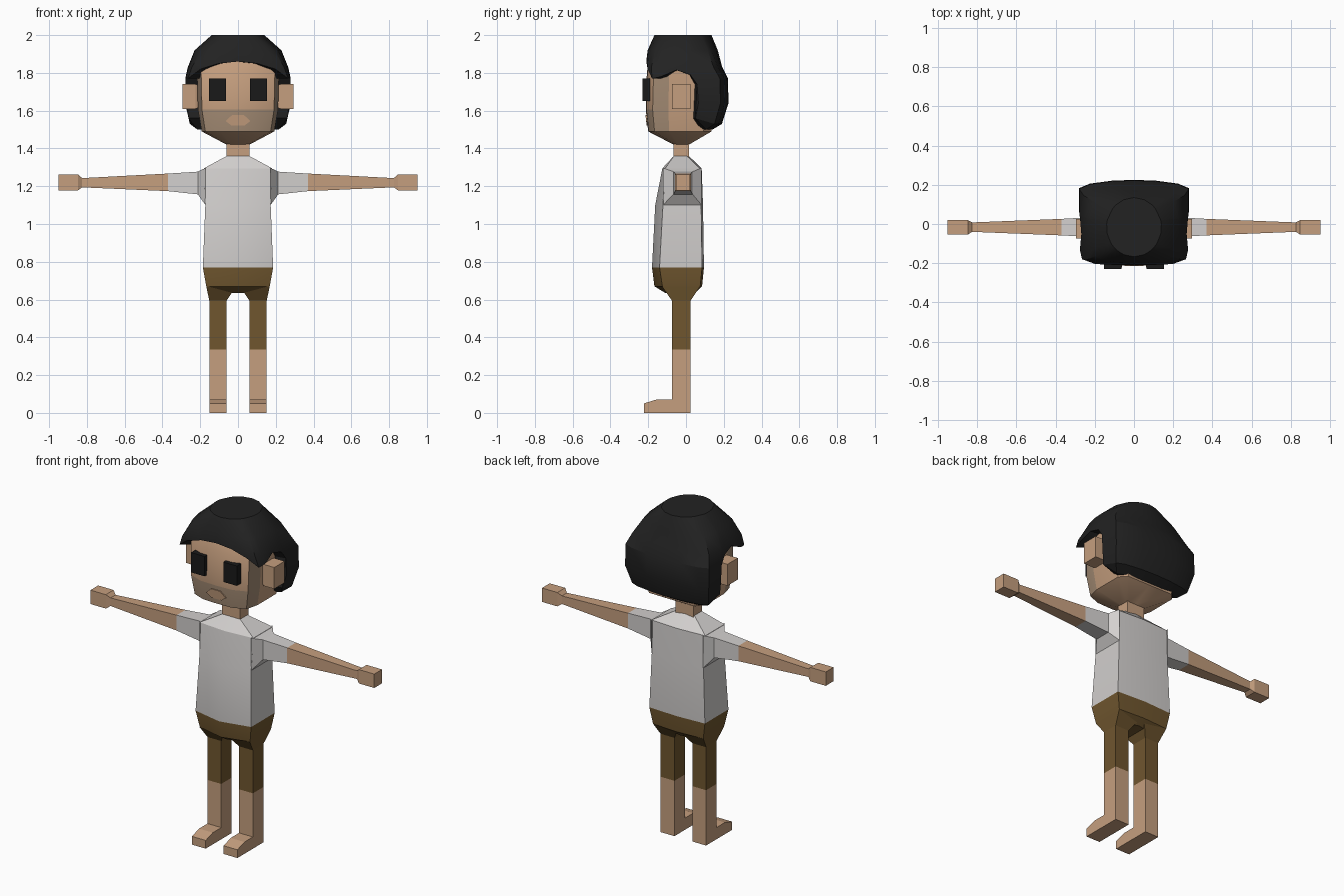
import bpy, bmesh, math

if "Cube" in bpy.data.objects:
    bpy.data.objects.remove(bpy.data.objects["Cube"])


def material(name, rgb):
    m = bpy.data.materials.new(name)
    m.diffuse_color = (*rgb, 1)
    m.use_nodes = True
    m.node_tree.nodes["Principled BSDF"].inputs["Base Color"].default_value = m.diffuse_color
    return m


SKIN = material("skin", (0.56, 0.345, 0.21))
STUBBLE = material("stubble", (0.37, 0.26, 0.175))
HAIR = material("black hair", (0.016, 0.016, 0.016))
EYE = material("eye black", (0.01, 0.01, 0.01))
SHIRT = material("shirt white", (0.65, 0.63, 0.62))
SHORTS = material("shorts brown", (0.16, 0.093, 0.028))


def loft(name, rings, mats, rule=None, smooth=False):
    """Skin a list of equal rings into a closed solid; rule(centre) picks the material."""
    bm = bmesh.new()
    vs = [[bm.verts.new(p) for p in r] for r in rings]
    n = len(rings[0])
    for a, b in zip(vs, vs[1:]):
        for i in range(n):
            j = (i + 1) % n
            bm.faces.new((a[i], a[j], b[j], b[i]))
    bm.faces.new(vs[0])
    bm.faces.new(vs[-1])
    bmesh.ops.remove_doubles(bm, verts=bm.verts, dist=1e-4)
    bmesh.ops.recalc_face_normals(bm, faces=bm.faces)
    if rule:
        for f in bm.faces:
            f.material_index = rule(f.calc_center_median())
    me = bpy.data.meshes.new(name)
    bm.to_mesh(me)
    bm.free()
    for m in mats:
        me.materials.append(m)
    ob = bpy.data.objects.new(name, me)
    bpy.context.collection.objects.link(ob)
    if smooth:
        bpy.ops.object.select_all(action='DESELECT')
        ob.select_set(True)
        bpy.context.view_layer.objects.active = ob
        bpy.ops.object.shade_smooth_by_angle(angle=math.radians(28))
    return ob


def rect_z(x0, x1, y0, y1, z):
    return [(x0, y0, z), (x1, y0, z), (x1, y1, z), (x0, y1, z)]


def rect_x(x, y0, y1, z0, z1):
    return [(x, y0, z0), (x, y1, z0), (x, y1, z1), (x, y0, z1)]


def rect_y(y, x0, x1, z0, z1):
    return [(x0, y, z0), (x1, y, z0), (x1, y, z1), (x0, y, z1)]


def mirror_cols(half):
    """Complete a half outline that starts and ends on x = 0."""
    return half + [(-c[0], *c[1:]) for c in half[-2:0:-1]]


# Torso: shirt above the waist, shorts below; each ring is z, half width, front corner, front middle, back
def torso_ring(z, w, f, fm, b):
    return [(0, fm, z), (w, f, z), (w, b - 0.01, z), (0, b, z), (-w, b - 0.01, z), (-w, f, z)]


loft("torso", [torso_ring(*r) for r in (
    (1.36, 0.06, -0.065, -0.065, 0.015),
    (1.295, 0.18, -0.11, -0.125, 0.083),
    (1.10, 0.173, -0.122, -0.163, 0.09),
    (0.77, 0.186, -0.14, -0.18, 0.095),
    (0.67, 0.168, -0.125, -0.167, 0.085),
    (0.635, 0.04, -0.10, -0.11, 0.05))],
    [SHIRT, SHORTS], lambda c: int(c.z < 0.765), smooth=True)

loft("neck", [rect_z(-0.06, 0.06, -0.065, 0.015, z) for z in (1.34, 1.44)], [SKIN])

# Head: stubble on the jaw and on the sideburn strip
HEAD = mirror_cols([(0, -1), (0.5, -0.98), (0.9, -0.8), (1, -0.34), (1, 0.75), (0.8, 1), (0, 1)])


def head_ring(z, w, f, b):
    yc, d = (f + b) / 2, (b - f) / 2
    return [(x * w, yc + y * d, z) for x, y in HEAD]


def head_rule(c):
    jaw = 1.49 < c.z < 1.61 and c.y < -0.08
    sideburn = 1.6 < c.z < 1.83 and abs(c.x) > 0.19 and -0.165 < c.y < -0.08
    return int(jaw or sideburn)


loft("head", [head_ring(*r) for r in (
    (1.42, 0.06, -0.065, 0.015),
    (1.49, 0.192, -0.2, 0.135),
    (1.605, 0.212, -0.213, 0.15),
    (1.81, 0.217, -0.207, 0.15),
    (1.90, 0.17, -0.165, 0.12))],
    [SKIN, STUBBLE], head_rule, smooth=True)

# Mouth: flat hexagonal plate
mouth = [(-0.066, 1.545), (-0.035, 1.522), (0.035, 1.522), (0.066, 1.545), (0.03, 1.578), (-0.03, 1.578)]
loft("mouth", [[(x, y + (z - 1.545) * -0.11, z) for x, z in mouth] for y in (-0.203, -0.211)], [SKIN])

# Hair: each column is x, y on a unit square and the height of the hair's lower edge
COLS = mirror_cols([
    (0, -1, 1.86), (0.4, -1, 1.85), (0.76, -0.98, 1.82), (0.95, -0.88, 1.77),
    (1, -0.65, 1.78), (1, -0.22, 1.815), (1, 0.1, 1.79), (1, 0.23, 1.74), (1, 0.25, 1.56),
    (1, 0.8, 1.5), (0.8, 0.91, 1.5), (0.4, 0.98, 1.5), (0, 1, 1.5)])
# Hair profile: z, half width, front, back, roundness
LEVELS = [
    (2.0, 0.14, -0.167, 0.135, 1), (1.92, 0.23, -0.203, 0.168, 0.5),
    (1.83, 0.266, -0.214, 0.192, 0.15), (1.77, 0.279, -0.205, 0.222, 0),
    (1.64, 0.28, -0.2, 0.225, 0), (1.53, 0.255, -0.2, 0.19, 0), (1.5, 0.215, -0.19, 0.14, 0)]


def hair_point(col, z, shrink=1):
    ux, uy, low = col
    z = max(z, low)
    for a, b in zip(LEVELS, LEVELS[1:]):
        if z >= b[0]:
            break
    t = (a[0] - z) / (a[0] - b[0])
    w, f, bk, rnd = (p + (q - p) * t for p, q in zip(a[1:], b[1:]))
    k = 1 + (1 / math.hypot(ux, uy) - 1) * rnd
    yc, d = (f + bk) / 2, (bk - f) / 2
    return (ux * k * w * shrink, yc + uy * k * d * shrink, z)


hair_rings = [[hair_point(c, lv[0]) for c in COLS] for lv in LEVELS]
hair_rings.append([hair_point(c, 0, 0.74) for c in COLS])               # underside rim
hair_rings.append([(p[0] * 0.6, p[1] * 0.6, 1.87) for p in hair_rings[-1]])  # hidden inside head
loft("hair", hair_rings, [HAIR], smooth=True)

# Paired parts
for side, s in (("left", 1), ("right", -1)):
    loft(side + "_eye", [rect_y(y, s * 0.063, s * 0.153, 1.65, 1.77) for y in (-0.19, -0.23)], [EYE])
    loft(side + "_ear", [rect_x(s * 0.2, -0.065, 0.015, 1.62, 1.73),
                         rect_x(s * 0.225, -0.075, 0.025, 1.61, 1.74),
                         rect_x(s * 0.295, -0.075, 0.025, 1.61, 1.74)], [SKIN])
    # Arm: sleeve, forearm and square hand
    loft(side + "_arm", [rect_x(s * x, *r) for x, *r in (
        (0.172, -0.122, 0.083, 1.10, 1.297),
        (0.213, -0.066, 0.035, 1.157, 1.277),
        (0.37, -0.058, 0.026, 1.174, 1.267),
        (0.825, -0.04, 0.008, 1.194, 1.243),
        (0.847, -0.054, 0.02, 1.178, 1.262),
        (0.95, -0.054, 0.02, 1.178, 1.262))],
        [SHIRT, SKIN], lambda c: int(abs(c.x) > 0.37))
    # Leg: shorts down to the knee, then skin
    loft(side + "_leg", [rect_z(s * a, s * b, *r) for a, b, *r in (
        (0.01, 0.168, -0.127, 0.075, 0.67),
        (0.06, 0.152, -0.075, 0.025, 0.595),
        (0.06, 0.152, -0.075, 0.025, 0.335),
        (0.06, 0.152, -0.075, 0.025, 0.0))],
        [SHORTS, SKIN], lambda c: int(c.z < 0.33))
    loft(side + "_foot", [rect_y(y, s * 0.06, s * 0.152, 0, h) for y, h in
                          ((-0.223, 0.05), (-0.155, 0.071), (-0.075, 0.071))], [SKIN])
